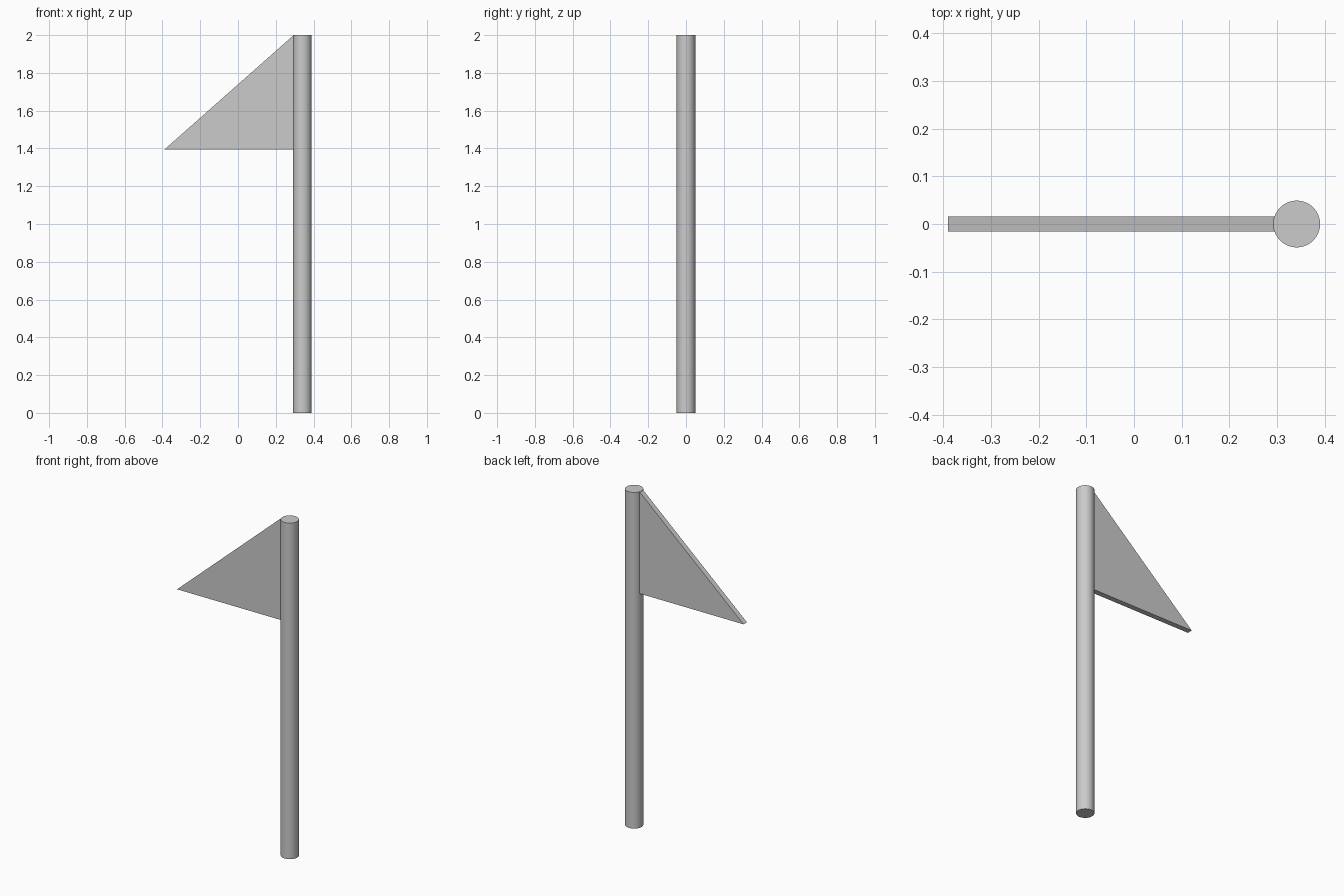
import bpy, bmesh, math

if "Cube" in bpy.data.objects:
    bpy.data.objects.remove(bpy.data.objects["Cube"])

# Round pole
POLE_X, POLE_R = 0.341, 0.049
bpy.ops.mesh.primitive_cylinder_add(vertices=64, radius=POLE_R, depth=2, location=(POLE_X, 0, 1))
pole = bpy.context.object
pole.name = "pole"
bpy.ops.object.shade_smooth_by_angle(angle=math.radians(30))

# Triangular pennant, extruded through its thickness
THICK = 0.032
profile = [(-0.39, 1.394), (0.295, 1.394), (0.295, 2.0)]
bm = bmesh.new()
face = bm.faces.new([bm.verts.new((x, -THICK / 2, z)) for x, z in profile])
ext = bmesh.ops.extrude_face_region(bm, geom=[face])
moved = [g for g in ext["geom"] if isinstance(g, bmesh.types.BMVert)]
bmesh.ops.translate(bm, verts=moved, vec=(0, THICK, 0))
bmesh.ops.recalc_face_normals(bm, faces=bm.faces)
mesh = bpy.data.meshes.new("pennant")
bm.to_mesh(mesh)
bm.free()
pennant = bpy.data.objects.new("pennant", mesh)
bpy.context.collection.objects.link(pennant)
